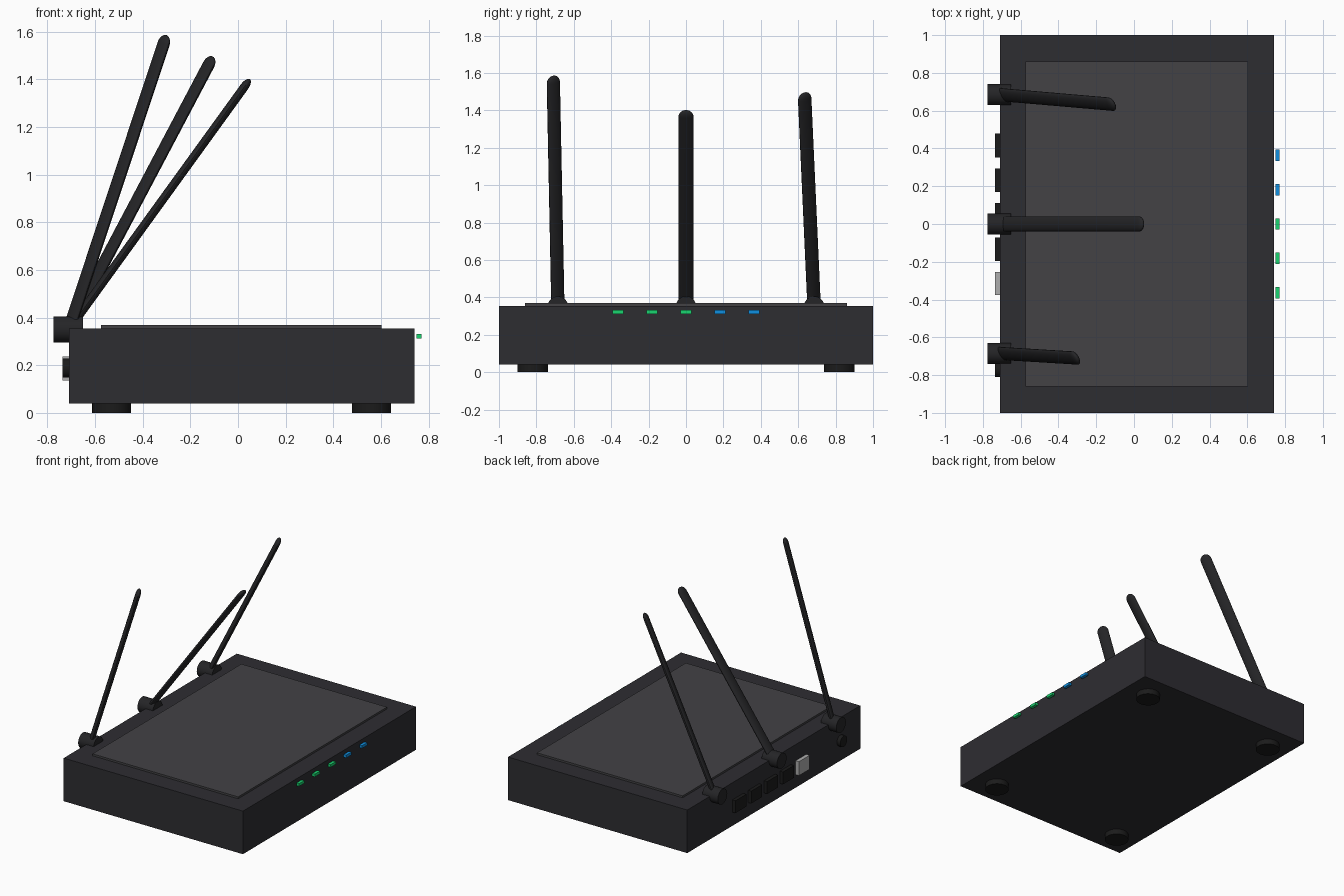
import bpy, bmesh, math
from mathutils import Vector

if "Cube" in bpy.data.objects:
    bpy.data.objects.remove(bpy.data.objects["Cube"])


def material(name, rgb):
    m = bpy.data.materials.new(name)
    m.diffuse_color = (*rgb, 1)
    m.use_nodes = True
    m.node_tree.nodes["Principled BSDF"].inputs["Base Color"].default_value = m.diffuse_color
    return m


SHELL = material("shell", (0.027, 0.026, 0.031))
PANEL = material("panel", (0.056, 0.054, 0.06))
DARK = material("dark_plastic", (0.018, 0.018, 0.02))
BLACK = material("black_plastic", (0.011, 0.011, 0.011))
METAL = material("metal", (0.42, 0.42, 0.42))
GREEN = material("green_light", (0.01, 0.66, 0.16))
BLUE = material("blue_light", (0.005, 0.28, 0.75))


def box(name, lo, hi, mat):
    lo, hi = Vector(lo), Vector(hi)
    bpy.ops.mesh.primitive_cube_add(size=1, location=(lo + hi) / 2)
    ob = bpy.context.object
    ob.name = name
    ob.scale = hi - lo
    bpy.ops.object.transform_apply(location=False, rotation=False, scale=True)
    ob.data.materials.append(mat)
    return ob


def cylinder(name, centre, radius, depth, mat, along_x=False):
    bpy.ops.mesh.primitive_cylinder_add(
        vertices=32, radius=radius, depth=depth, location=centre,
        rotation=(0, math.pi / 2 if along_x else 0, 0))
    ob = bpy.context.object
    ob.name = name
    ob.data.materials.append(mat)
    bpy.ops.object.shade_smooth_by_angle()
    return ob


def antenna(name, base, tip, twist, mat, half_w=0.04, half_t=0.018, sides=24):
    """Flattened rod with a rounded tip, its wide side turned by twist."""
    base, tip = Vector(base), Vector(tip)
    d = (tip - base).normalized()
    length = (tip - base).length
    w = Vector((-math.sin(twist), math.cos(twist), 0))
    w = (w - d * w.dot(d)).normalized()
    n = w.cross(d)
    # (distance along rod, section scale)
    steps = [(0, 1)]
    for i in range(7):
        a = math.radians(14 * i)
        steps.append((length - half_w * (1 - math.sin(a)), math.cos(a)))
    bm = bmesh.new()
    rings = []
    for dist, s in steps:
        ring = []
        for k in range(sides):
            a = 2 * math.pi * k / sides
            ring.append(bm.verts.new(base + d * dist + w * (half_w * s * math.cos(a))
                                     + n * (half_t * s * math.sin(a))))
        rings.append(ring)
    for r0, r1 in zip(rings, rings[1:]):
        for k in range(sides):
            j = (k + 1) % sides
            bm.faces.new((r0[k], r0[j], r1[j], r1[k]))
    bm.faces.new(rings[0])
    bm.faces.new(rings[-1])
    bmesh.ops.recalc_face_normals(bm, faces=bm.faces)
    me = bpy.data.meshes.new(name)
    bm.to_mesh(me)
    bm.free()
    me.materials.append(mat)
    ob = bpy.data.objects.new(name, me)
    bpy.context.collection.objects.link(ob)
    bpy.ops.object.select_all(action='DESELECT')
    ob.select_set(True)
    bpy.context.view_layer.objects.active = ob
    bpy.ops.object.shade_smooth_by_angle()
    return ob


# Case and raised lid panel
box("case", (-0.71, -1, 0.04), (0.74, 1, 0.355), SHELL)
box("top_panel", (-0.575, -0.86, 0.345), (0.603, 0.86, 0.369), PANEL)

# Feet
for x in (-0.53, 0.56):
    for y in (-0.82, 0.82):
        cylinder("foot", (x, y, 0.025), 0.082, 0.05, BLACK)

# Status lights
for i in range(5):
    y = (i - 2) * 0.182
    box("status_light", (0.748, y - 0.03, 0.312), (0.77, y + 0.03, 0.332),
        GREEN if i < 3 else BLUE)

# Rear sockets
for i in range(4):
    y = 0.415 - i * 0.183
    box("network_port", (-0.735, y - 0.063, 0.14), (-0.70, y + 0.063, 0.23), BLACK)
box("data_port", (-0.737, -0.377, 0.135), (-0.70, -0.253, 0.237), METAL)
cylinder("power_socket", (-0.717, -0.77, 0.188), 0.04, 0.04, BLACK, along_x=True)

# Antennas with their hinges
for y, tip, twist in (
        (-0.685, (-0.30, -0.71, 1.585), 33),
        (0.0, (0.05, 0.0, 1.40), 0),
        (0.685, (-0.105, 0.633, 1.495), 33)):
    cylinder("antenna_hinge", (-0.7125, y, 0.35), 0.055, 0.125, DARK, along_x=True)
    antenna("antenna", (-0.71, y, 0.35), tip, math.radians(twist), DARK)
